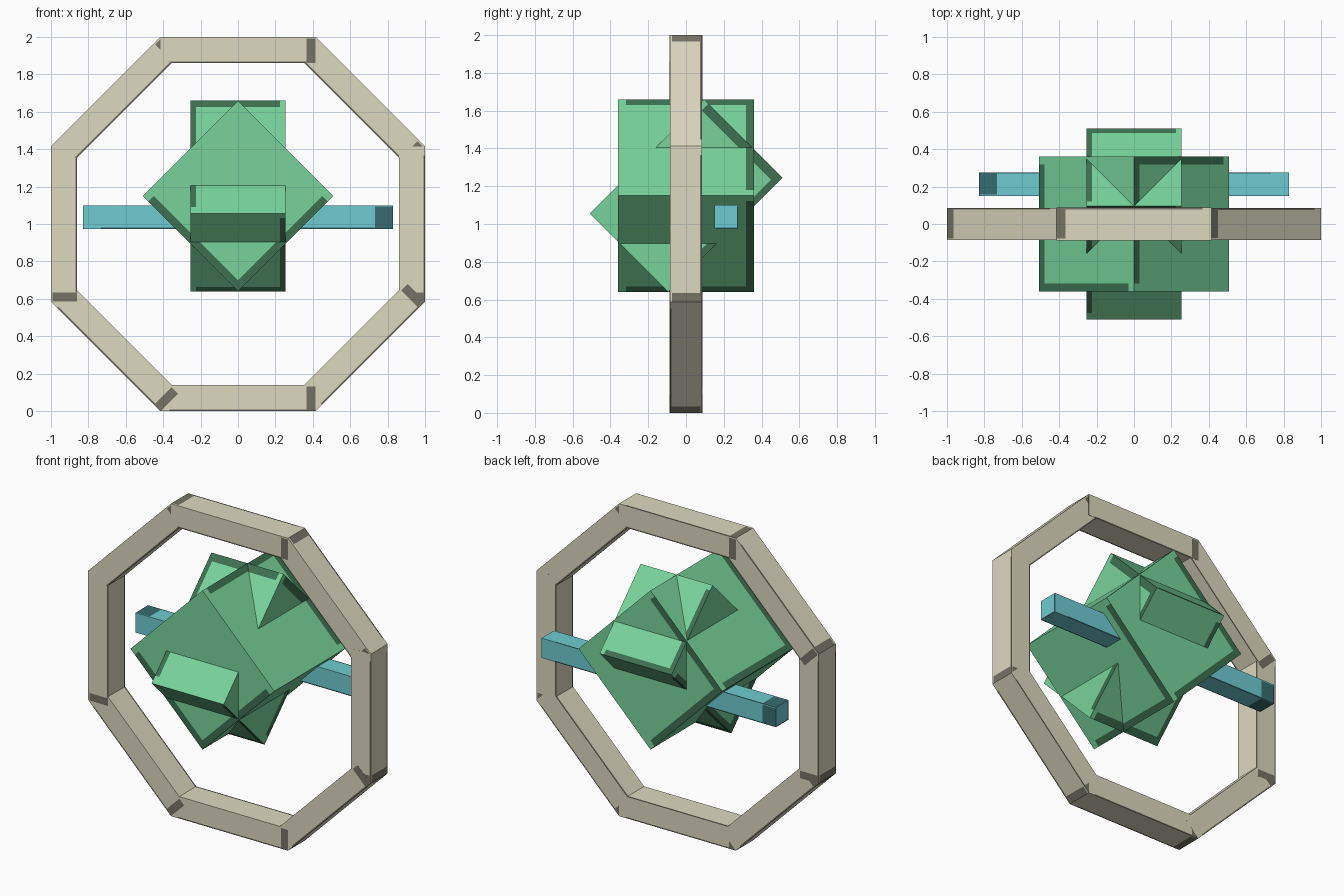
import bpy
import bmesh
from math import radians, tan, pi
from mathutils import Matrix, Vector

old = bpy.data.objects.get("Cube")
if old:
    bpy.data.objects.remove(old, do_unlink=True)

BORDER = 0.058  # share of each face taken by a dark edge band
LIMIT = 0.5 - BORDER

# For each face direction, the corner where its two dark bands meet
BAND_CORNER = {
    (1, 0, 0): (0, 1, -1), (-1, 0, 0): (0, -1, -1),
    (0, 1, 0): (-1, 0, -1), (0, -1, 0): (1, 0, -1),
    (0, 0, 1): (-1, 1, 0), (0, 0, -1): (-1, -1, 0),
}


def material(name, rgb):
    mat = bpy.data.materials.new(name)
    mat.use_nodes = True
    color = (*rgb, 1)
    mat.diffuse_color = color
    mat.node_tree.nodes["Principled BSDF"].inputs["Base Color"].default_value = color
    return mat


def color_pair(name, rgb):
    return material(name, rgb), material("dark " + name, [c * 0.25 for c in rgb])


def is_band(face):
    center = face.calc_center_median()
    corner = BAND_CORNER[tuple(round(n) for n in face.normal)]
    near = [center[i] * corner[i] for i in range(3) if corner[i]]
    return max(near) > LIMIT and min(near) > -LIMIT


def banded_box(name, size, offset, center, mats, axis="Y", angle=0):
    bm = bmesh.new()
    bmesh.ops.create_cube(bm, size=1)
    # Cut the border lines, then colour two edges of every face
    for i in range(3):
        for side in (-LIMIT, LIMIT):
            point, normal = Vector(), Vector()
            point[i], normal[i] = side, 1
            bmesh.ops.bisect_plane(bm, geom=bm.verts[:] + bm.edges[:] + bm.faces[:],
                                   plane_co=point, plane_no=normal)
    bm.normal_update()
    for face in bm.faces:
        face.material_index = int(is_band(face))
    bm.transform(Matrix.Translation(center) @ Matrix.Rotation(radians(angle), 4, axis)
                 @ Matrix.Translation(offset) @ Matrix.Diagonal((*size, 1)))
    mesh = bpy.data.meshes.new(name)
    bm.to_mesh(mesh)
    bm.free()
    for mat in mats:
        mesh.materials.append(mat)
    obj = bpy.data.objects.new(name, mesh)
    bpy.context.collection.objects.link(obj)


beige = color_pair("warm beige", (0.72, 0.69, 0.53))
green = color_pair("mint green", (0.185, 0.65, 0.33))
blue = color_pair("soft cyan", (0.155, 0.60, 0.64))

# Octagonal frame of eight beams, clockwise; each slightly overlaps the last
length = 2 * tan(pi / 8)
thick = 0.14
beams = [
    ("upper_left_beam", 45, (0, 0, 1)), ("left_beam", 0, (1, 0, 0)),
    ("lower_left_beam", -45, (0, 0, -1)), ("bottom_beam", 0, (0, 0, -1)),
    ("lower_right_beam", 45, (0, 0, -1)), ("right_beam", 0, (-1, 0, 0)),
    ("upper_right_beam", -45, (0, 0, 1)), ("top_beam", 0, (0, 0, 1)),
]
for i, (name, angle, side) in enumerate(beams):
    depth = 0.17 + 0.0006 * i
    size = (thick, depth, length) if side[0] else (length, depth, thick)
    banded_box(name, size, Vector(side) * (1 - thick / 2), (0, 0, 1), beige, "Y", angle)

# Interlocking core blocks
core = (0, 0, 1.15)
banded_box("core_cube", (0.72, 0.72, 0.72), (0, 0, 0), core, green, "Y", 45)
banded_box("core_cross_block", (0.51, 0.856, 0.587), (0, 0, 0), core, green, "X", 45)

# Crossbar through the core
banded_box("crossbar", (1.66, 0.126, 0.126), (0, 0, 0), (0, 0.213, 1.037), blue)
